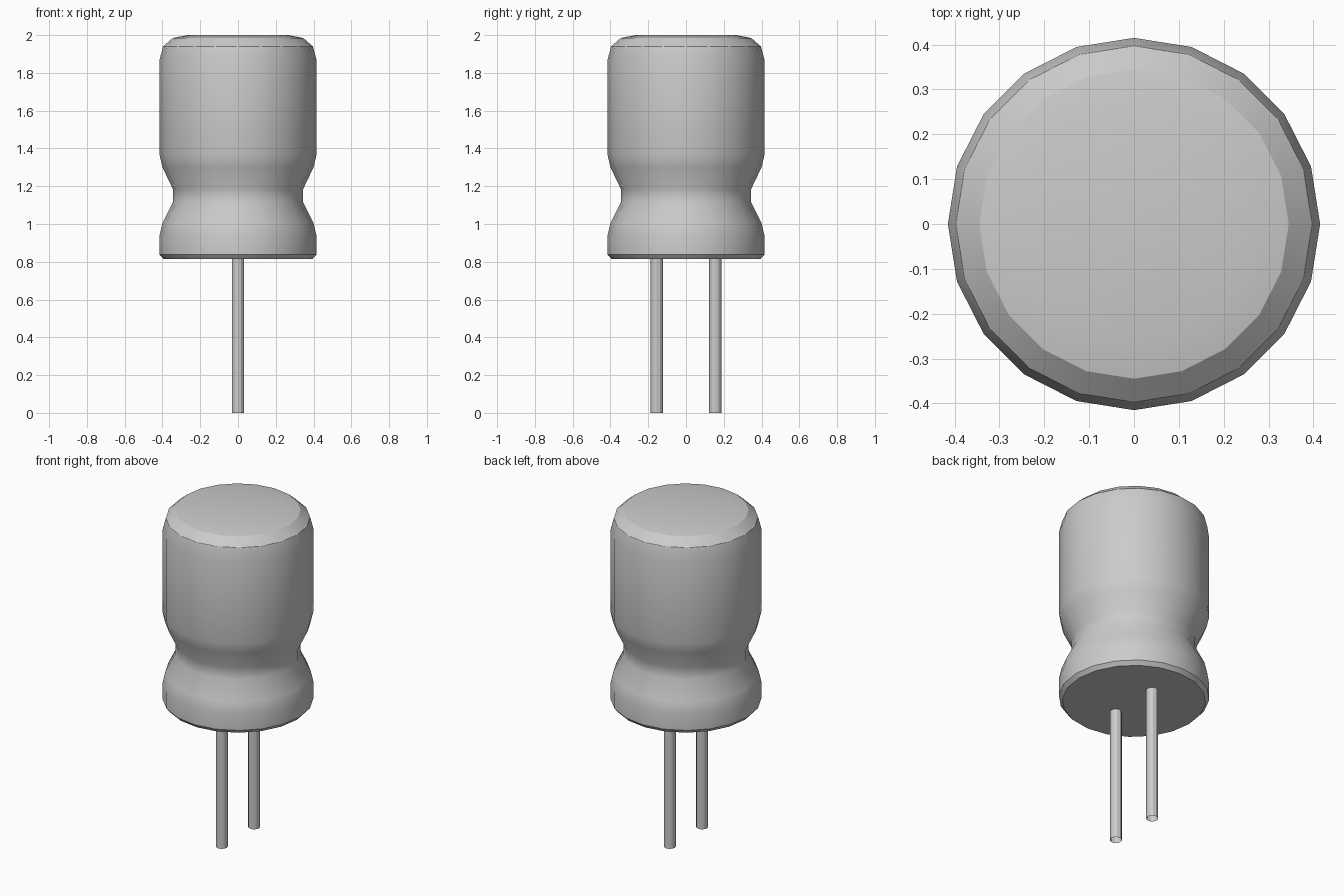
import bpy, bmesh
from math import cos, sin, tau

if "Cube" in bpy.data.objects:
    bpy.data.objects.remove(bpy.data.objects["Cube"])


def lathe(name, profile, sides, center_y=0.0, caps=True):
    """Revolve (radius, z) points around a vertical axis at y = center_y."""
    bm = bmesh.new()
    rings = [[bm.verts.new((r * cos(tau * i / sides),
                            center_y + r * sin(tau * i / sides), z))
              for i in range(sides)] for r, z in profile]
    for lower, upper in zip(rings, rings[1:]):
        for i in range(sides):
            j = (i + 1) % sides
            bm.faces.new((lower[i], lower[j], upper[j], upper[i]))
    if caps:
        bm.faces.new(rings[0][::-1])
        bm.faces.new(rings[-1])
    mesh = bpy.data.meshes.new(name)
    bm.to_mesh(mesh)
    bm.free()
    obj = bpy.data.objects.new(name, mesh)
    bpy.context.collection.objects.link(obj)
    bpy.ops.object.select_all(action='DESELECT')
    obj.select_set(True)
    bpy.context.view_layer.objects.active = obj
    bpy.ops.object.shade_smooth_by_angle(angle=0.52)
    return obj


# Can: chamfered base, crimped waist, rounded top
lathe("capacitor_can", [
    (0.395, 0.815), (0.415, 0.838), (0.415, 0.94), (0.40, 1.005),
    (0.345, 1.115), (0.345, 1.185), (0.40, 1.30), (0.415, 1.365),
    (0.415, 1.87), (0.397, 1.94), (0.345, 1.985), (0.265, 2.0)], 20)

# Two wire leads, open at the ends
for label, side in (("front", -1), ("back", 1)):
    lathe(label + "_lead", [(0.033, 0.0), (0.033, 0.815)], 12,
          center_y=side * 0.155, caps=False)
